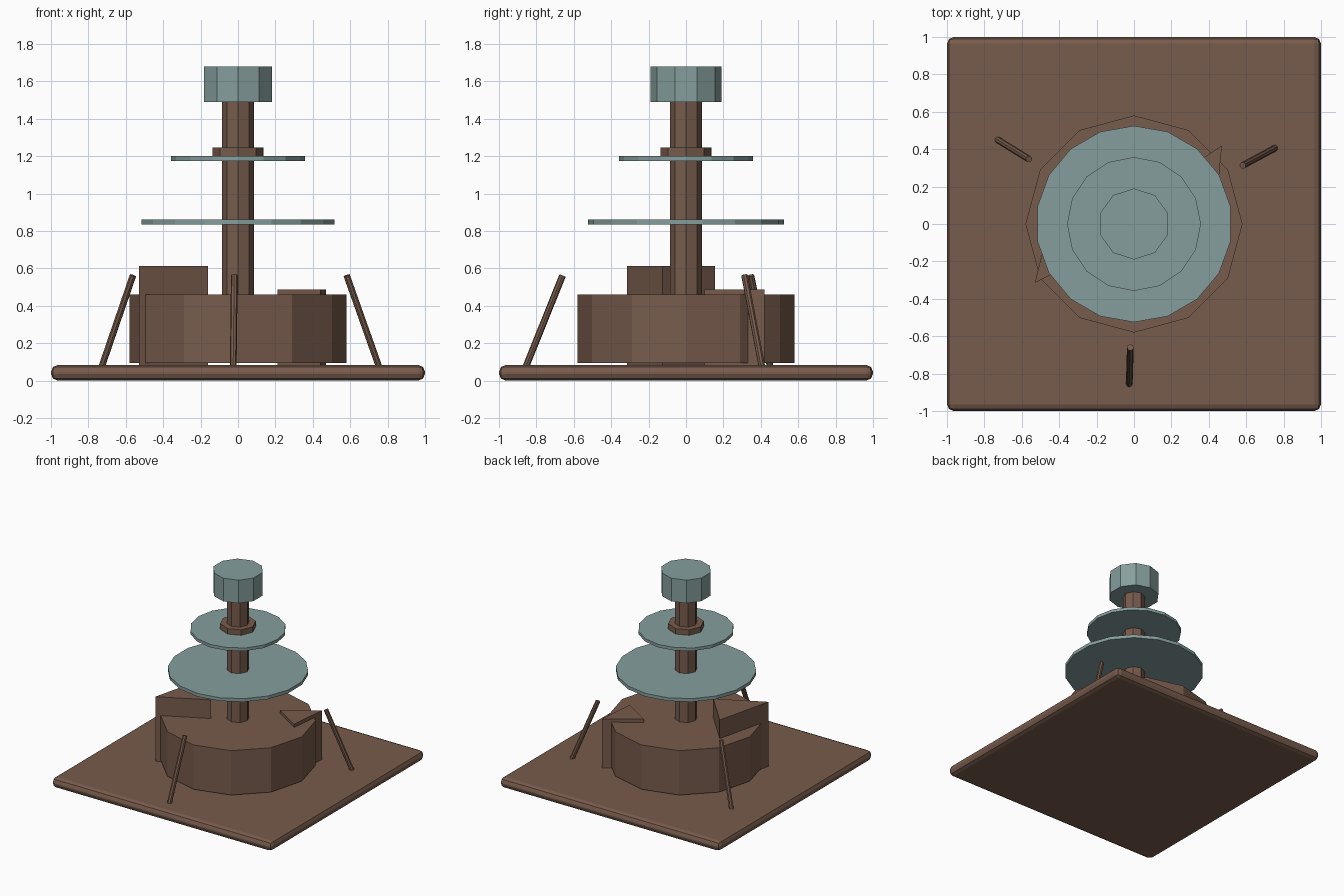
import bpy, bmesh, math
from mathutils import Vector

if "Cube" in bpy.data.objects:
    bpy.data.objects.remove(bpy.data.objects["Cube"])


def material(name, rgb):
    m = bpy.data.materials.new(name)
    m.diffuse_color = (*rgb, 1)
    m.use_nodes = True
    m.node_tree.nodes["Principled BSDF"].inputs["Base Color"].default_value = m.diffuse_color
    return m


BROWN = material("weathered brown", (0.185, 0.105, 0.072))
TEAL = material("dull teal", (0.235, 0.345, 0.335))


def finish(name, bm, mat):
    bmesh.ops.recalc_face_normals(bm, faces=bm.faces)
    me = bpy.data.meshes.new(name)
    bm.to_mesh(me)
    bm.free()
    me.materials.append(mat)
    ob = bpy.data.objects.new(name, me)
    bpy.context.collection.objects.link(ob)
    return ob


def prism(name, pts, z0, z1, mat):
    """Upright prism over a 2D outline."""
    bm = bmesh.new()
    face = bm.faces.new([bm.verts.new((x, y, z0)) for x, y in pts])
    top = bmesh.ops.extrude_face_region(bm, geom=[face])["geom"]
    bmesh.ops.translate(bm, vec=(0, 0, z1 - z0),
                        verts=[v for v in top if isinstance(v, bmesh.types.BMVert)])
    return finish(name, bm, mat)


def drum(name, sides, r, z0, z1, mat):
    """Regular prism on the z axis with a corner pointing along +y."""
    ring = [math.tau * i / sides for i in range(sides)]
    return prism(name, [(r * math.sin(a), r * math.cos(a)) for a in ring], z0, z1, mat)


def rod(name, a, b, r, sides, mat):
    """Round bar between two points."""
    a, b = Vector(a), Vector(b)
    bm = bmesh.new()
    bmesh.ops.create_cone(bm, cap_ends=True, segments=sides, radius1=r, radius2=r,
                          depth=(b - a).length)
    ob = finish(name, bm, mat)
    ob.location = (a + b) / 2
    ob.rotation_euler = (b - a).to_track_quat('Z', 'Y').to_euler()
    return ob


# Square base slab with rounded edges
base = prism("base_slab", [(-1, -1), (1, -1), (1, 1), (-1, 1)], 0.0, 0.083, BROWN)
bev = base.modifiers.new("edge", 'BEVEL')
bev.width = 0.036
bev.segments = 2

# Central tower
drum("main_drum", 12, 0.58, 0.095, 0.46, BROWN)
drum("shaft", 8, 0.085, 0.40, 1.50, BROWN)
drum("lower_disc", 18, 0.525, 0.835, 0.862, TEAL)
drum("upper_disc", 16, 0.358, 1.175, 1.20, TEAL)
drum("collar", 8, 0.135, 1.19, 1.245, BROWN)
drum("cap", 10, 0.19, 1.49, 1.68, TEAL)

# Triangular buttresses poking through the drum
prism("tall_buttress", [(-0.53, -0.315), (-0.16, -0.125), (-0.415, 0.155)], 0.08, 0.613, BROWN)
prism("short_buttress", [(0.47, 0.42), (0.21, 0.245), (0.44, 0.10)], 0.08, 0.487, BROWN)

# Three leaning posts
for i in range(3):
    t = math.radians(28.3 + 120 * i)
    c, s = math.cos(t), math.sin(t)
    rod(f"leaning_post_{i + 1}", (0.862 * c, 0.862 * s, 0.06),
        (0.66 * c, 0.66 * s, 0.562), 0.018, 8, BROWN)
